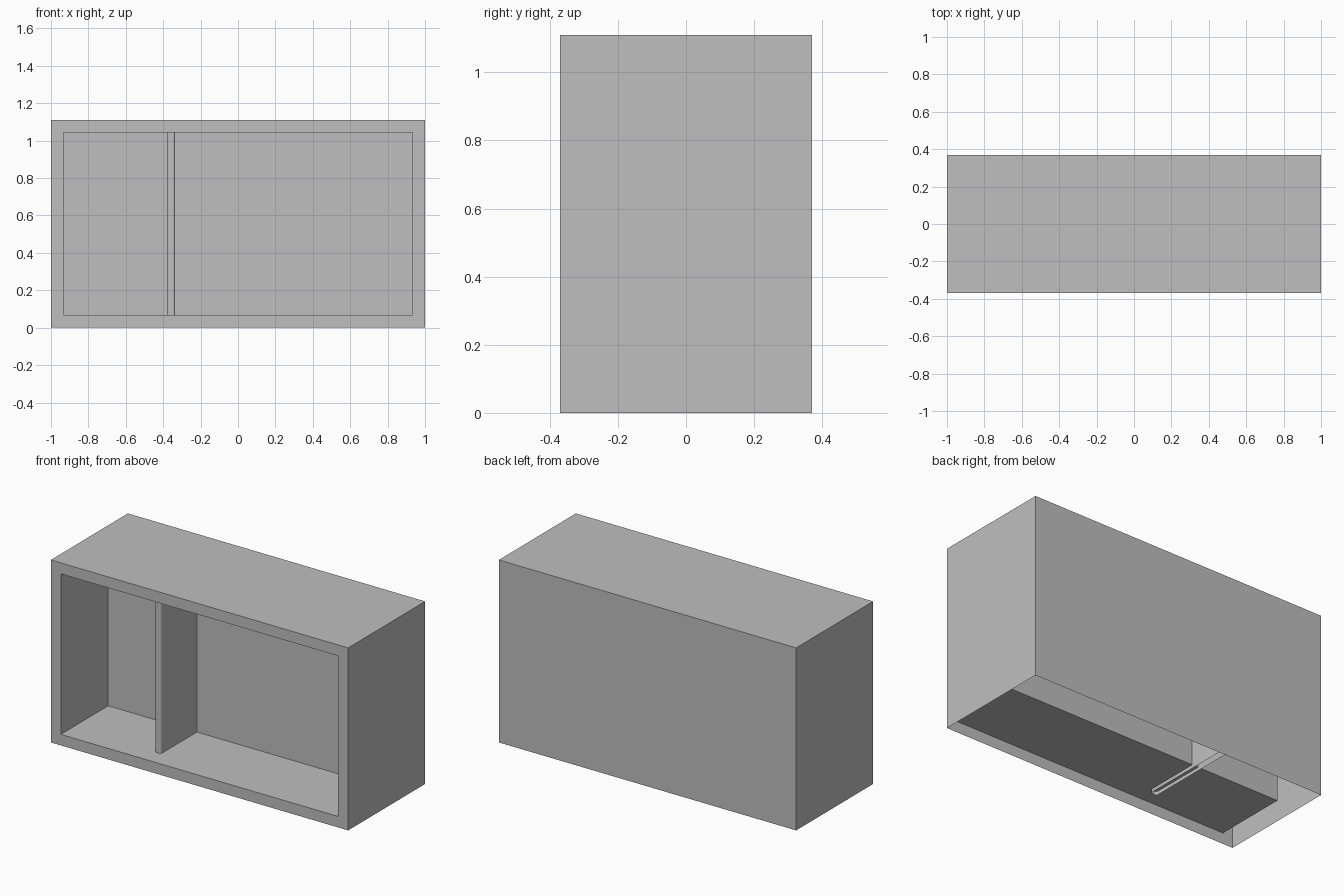
import bpy
import bmesh
from math import cos, sin, pi

default = bpy.data.objects.get("Cube")
if default:
    bpy.data.objects.remove(default, do_unlink=True)

grey = bpy.data.materials.new("plain_grey")
grey.use_nodes = True
COLOUR = (0.52, 0.52, 0.52, 1)
grey.diffuse_color = COLOUR
grey.node_tree.nodes["Principled BSDF"].inputs["Base Color"].default_value = COLOUR

HALF_X, HALF_Y, TOP = 1.0, 0.37, 1.11   # outer case
RIM, DEPTH = 0.067, 0.455               # frame width and recess depth


def finish(name, bm):
    mesh = bpy.data.meshes.new(name)
    bm.to_mesh(mesh)
    bm.free()
    mesh.materials.append(grey)
    obj = bpy.data.objects.new(name, mesh)
    bpy.context.collection.objects.link(obj)
    return obj


def rectangle(bm, half_x, z0, z1, y):
    corners = ((-half_x, z0), (half_x, z0), (half_x, z1), (-half_x, z1))
    return [bm.verts.new((x, y, z)) for x, z in corners]


def bridge(bm, a, b, skip=()):
    for i in range(len(a)):
        if i not in skip:
            j = (i + 1) % len(a)
            bm.faces.new((a[i], a[j], b[j], b[i]))


# Thin case: back, sides, top and front frame around a recess, open underneath
bm = bmesh.new()
back = rectangle(bm, HALF_X, 0, TOP, HALF_Y)
front = rectangle(bm, HALF_X, 0, TOP, -HALF_Y)
opening = rectangle(bm, HALF_X - RIM, RIM, TOP - RIM, -HALF_Y)
recess = rectangle(bm, HALF_X - RIM, RIM, TOP - RIM, -HALF_Y + DEPTH)
bm.faces.new(reversed(back))
bridge(bm, back, front, skip=(0,))
bridge(bm, front, opening)
bridge(bm, opening, recess)
bm.faces.new(recess)
finish("cabinet_case", bm)

# Hollow divider with rounded upright edges, open underneath and running behind the recess
X0, X1, Y0, Y1, R = -0.377, -0.336, -0.262, 0.36, 0.012
STEPS = 4
outline = []
centres = ((X1 - R, Y1 - R), (X0 + R, Y1 - R), (X0 + R, Y0 + R), (X1 - R, Y0 + R))
for quarter, (cx, cy) in enumerate(centres):
    for s in range(STEPS + 1):
        a = (quarter + s / STEPS) * pi / 2
        outline.append((cx + R * cos(a), cy + R * sin(a)))
bm = bmesh.new()
lower = [bm.verts.new((x, y, RIM - 0.022)) for x, y in outline]
upper = [bm.verts.new((x, y, TOP - RIM + 0.022)) for x, y in outline]
bridge(bm, lower, upper)
bm.faces.new(upper)
divider = finish("divider_panel", bm)

bpy.ops.object.select_all(action="DESELECT")
divider.select_set(True)
bpy.context.view_layer.objects.active = divider
bpy.ops.object.shade_smooth_by_angle()
